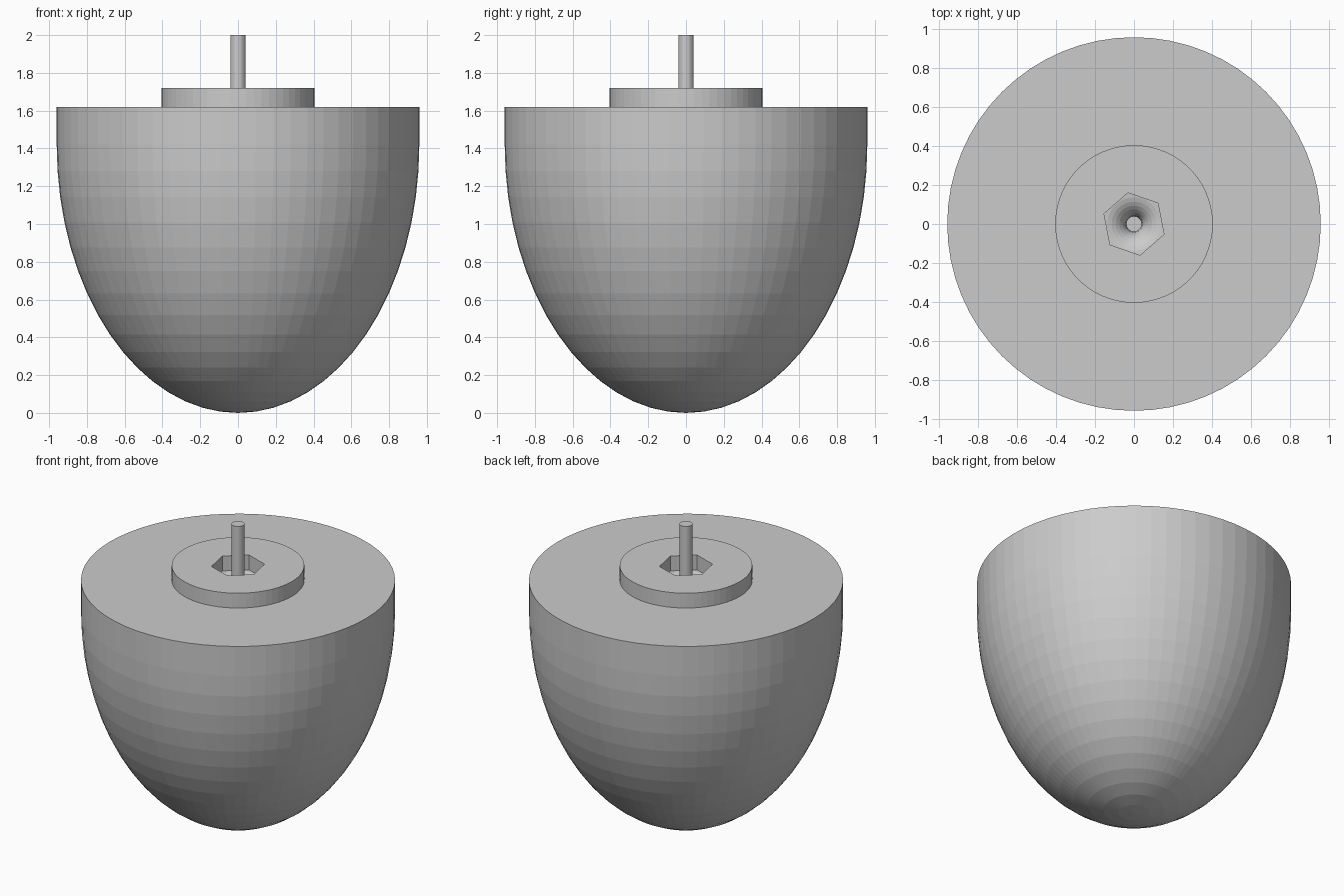
import bpy, bmesh, math

if "Cube" in bpy.data.objects:
    bpy.data.objects.remove(bpy.data.objects["Cube"])

grey = bpy.data.materials.new("plain grey")
grey.diffuse_color = (0.6, 0.6, 0.6, 1)
grey.use_nodes = True
grey.node_tree.nodes["Principled BSDF"].inputs["Base Color"].default_value = grey.diffuse_color


def finish(name, bm):
    bmesh.ops.recalc_face_normals(bm, faces=bm.faces)
    mesh = bpy.data.meshes.new(name)
    bm.to_mesh(mesh)
    bm.free()
    mesh.materials.append(grey)
    obj = bpy.data.objects.new(name, mesh)
    bpy.context.collection.objects.link(obj)
    return obj


def lathe(name, profile, steps=64):
    """Spin an (r, z) profile around the z axis."""
    bm = bmesh.new()
    verts = [bm.verts.new((r, 0, z)) for r, z in profile]
    edges = [bm.edges.new(pair) for pair in zip(verts, verts[1:])]
    bmesh.ops.spin(bm, geom=verts + edges, cent=(0, 0, 0), axis=(0, 0, 1),
                   angle=2 * math.pi, steps=steps, use_merge=True)
    bmesh.ops.remove_doubles(bm, verts=bm.verts, dist=1e-5)
    return finish(name, bm)


# Egg-shaped body: half ellipsoid, short straight rim, flat top, small funnel
R, H, TOP = 0.96, 1.42, 1.62
profile = [(R * math.cos(a), H * (1 - math.sin(a)))
           for a in (i * math.pi / 32 for i in range(16, -1, -1))]
profile[0] = (0, 0)
profile.append((R, TOP))
profile += [(0.16 - 0.12 * math.sin(a), TOP - 0.12 * (1 - math.cos(a)))
            for a in (i * math.pi / 16 for i in range(9))]
profile.append((0, TOP - 0.12))
lathe("body", profile)

# Round collar with a hexagonal socket through it
bm = bmesh.new()
outer, inner = [], []
for z in (TOP, 1.72):
    outer.append([bm.verts.new((0.405 * math.cos(a), 0.405 * math.sin(a), z))
                  for a in (2 * math.pi * i / 60 for i in range(60))])
    inner.append([bm.verts.new((0.163 * math.cos(a), 0.163 * math.sin(a), z))
                  for a in (math.radians(41 + 60 * i) for i in range(6))])
for low, high in (outer, inner):
    n = len(low)
    for i in range(n):
        j = (i + 1) % n
        bm.faces.new((low[i], low[j], high[j], high[i]))
for ring_out, ring_in in zip(outer, inner):
    for k in range(6):
        start = 7 + 10 * k
        arc = [ring_out[(start + i) % 60] for i in range(11)]
        bm.faces.new(arc + [ring_in[(k + 1) % 6], ring_in[k]])
finish("collar", bm)

# Thin rod standing in the socket
lathe("rod", [(0, 1.5), (0.04, 1.5), (0.04, 2.0), (0, 2.0)], 32)
